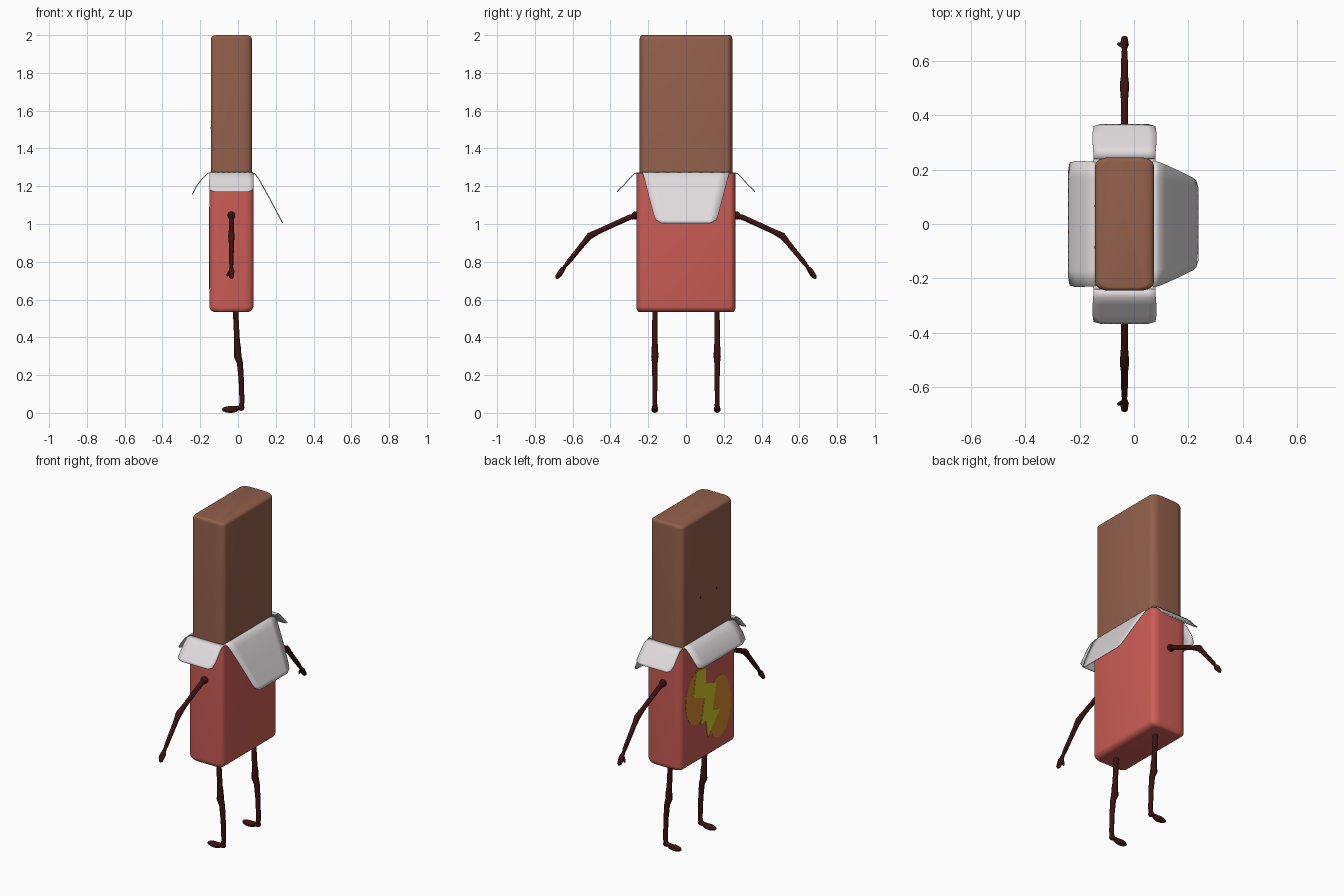
import bpy, bmesh, math
from mathutils import Vector

if "Cube" in bpy.data.objects:
    bpy.data.objects.remove(bpy.data.objects["Cube"])


def material(name, rgb):
    m = bpy.data.materials.new(name)
    m.diffuse_color = (*rgb, 1)
    m.use_nodes = True
    m.node_tree.nodes["Principled BSDF"].inputs["Base Color"].default_value = m.diffuse_color
    return m


BROWN = material("chocolate brown", (0.29, 0.115, 0.07))
RED = material("wrapper red", (0.61, 0.11, 0.092))
WHITE = material("foil white", (0.74, 0.70, 0.71))
DARK = material("dark limb brown", (0.045, 0.006, 0.006))
ORANGE = material("emblem orange", (0.66, 0.25, 0.03))
YELLOW = material("emblem yellow", (0.66, 0.60, 0.02))
CX = -0.035  # centre of the bar in x


def finish(name, bm, mats, angle=40):
    bmesh.ops.recalc_face_normals(bm, faces=bm.faces)
    mesh = bpy.data.meshes.new(name)
    bm.to_mesh(mesh)
    bm.free()
    for m in mats:
        mesh.materials.append(m)
    ob = bpy.data.objects.new(name, mesh)
    bpy.context.collection.objects.link(ob)
    bpy.ops.object.select_all(action='DESELECT')
    ob.select_set(True)
    bpy.context.view_layer.objects.active = ob
    bpy.ops.object.shade_smooth_by_angle(angle=math.radians(angle))
    return ob


def loft(name, rings, mats, angle=40):
    """Closed skin through equal-sized rings of points, capped at both ends."""
    bm = bmesh.new()
    loops = [[bm.verts.new(p) for p in r] for r in rings]
    n = len(loops[0])
    for a, b in zip(loops, loops[1:]):
        for i in range(n):
            bm.faces.new((a[i], a[(i + 1) % n], b[(i + 1) % n], b[i]))
    bm.faces.new(loops[0])
    bm.faces.new(loops[-1])
    return finish(name, bm, mats, angle)


def slab_ring(hx, hy, z, rx=0.05, ry=0.03, n=6):
    """Rounded rectangle with elliptical corners."""
    pts = []
    for q, (sx, sy) in enumerate(((1, 1), (-1, 1), (-1, -1), (1, -1))):
        for i in range(n + 1):
            a = math.pi / 2 * (q + i / n)
            pts.append((CX + sx * (hx - rx) + rx * math.cos(a),
                        sy * (hy - ry) + ry * math.sin(a), z))
    return pts


def arc_rings(hx, hy, z, sign, rx, ry, rz, n=5):
    """Rings rounding a slab end: from the flat cap (i=0) to full size."""
    out = []
    for i in range(n + 1):
        a = math.pi / 2 * i / n
        k = 1 - math.sin(a)
        out.append(slab_ring(hx - rx * k, hy - ry * k,
                             z - sign * rz * (1 - math.cos(a)),
                             0.05 - rx * k * 0.6, 0.03 - ry * k * 0.6))
    return out


def tube(name, path, sides=10):
    """Limb along points (x, y, z, radius)."""
    pts = [Vector(p[:3]) for p in path]
    rings = []
    for i, p in enumerate(pts):
        t = (pts[min(i + 1, len(pts) - 1)] - pts[max(i - 1, 0)]).normalized()
        ref = Vector((0, 1, 0)) if abs(t.y) < 0.6 else Vector((1, 0, 0))
        u = t.cross(ref).normalized()
        v = t.cross(u)
        r = path[i][3]
        rings.append([p + r * (math.cos(a) * u + math.sin(a) * v)
                      for a in (2 * math.pi * k / sides for k in range(sides))])
    return loft(name, rings, [DARK], 60)


def ball(name, loc, scale):
    bm = bmesh.new()
    bmesh.ops.create_uvsphere(bm, u_segments=14, v_segments=9, radius=1)
    for v in bm.verts:
        v.co = Vector(c * s for c, s in zip(v.co, scale)) + Vector(loc)
    return finish(name, bm, [DARK], 60)


def flap(name, outward, rows):
    """Folded foil flap; rows are (outward distance, height, half width)."""
    out = Vector(outward)
    side = Vector((-out.y, out.x, 0))
    base = Vector((CX, 0, 0))
    bm = bmesh.new()
    cols = 8
    grid = [[bm.verts.new(base + out * d + side * w * (2 * j / cols - 1) + Vector((0, 0, z)))
             for j in range(cols + 1)] for d, z, w in rows]
    for a, b in zip(grid, grid[1:]):
        for j in range(cols):
            bm.faces.new((a[j], a[j + 1], b[j + 1], b[j]))
    ob = finish(name, bm, [WHITE])
    mod = ob.modifiers.new("thickness", 'SOLIDIFY')
    mod.thickness = 0.005
    mod.offset = 0


def plate(name, outline, depth, mat):
    """Thin painted plate on the -x face; outline is (y, z)."""
    loft(name, [[(x, y, z) for y, z in outline] for x in (-0.149, -0.15 - depth)], [mat], 30)


# Chocolate bar and wrapper
top = arc_rings(0.108, 0.245, 2.0, 1, 0.03, 0.012, 0.02)
loft("chocolate_bar", top + [slab_ring(0.108, 0.245, 1.2)], [BROWN])
bottom = arc_rings(0.116, 0.263, 0.533, -1, 0.035, 0.02, 0.03)
wrapper = loft("wrapper", bottom + [slab_ring(0.116, 0.263, 1.27)], [RED, WHITE])
for f in wrapper.data.polygons:  # foil lining shows on the open rim
    f.material_index = int(f.normal.z > 0.7)

# Folded foil flaps
flap("back_flap", (1, 0, 0), [(0.105, 1.273, 0.232), (0.125, 1.266, 0.228), (0.145, 1.238, 0.22),
                              (0.20, 1.14, 0.195), (0.25, 1.045, 0.17), (0.262, 1.022, 0.16),
                              (0.271, 1.005, 0.13)])
flap("front_flap", (-1, 0, 0), [(0.105, 1.273, 0.228), (0.125, 1.268, 0.23), (0.15, 1.245, 0.231),
                                (0.18, 1.208, 0.232), (0.20, 1.172, 0.226), (0.206, 1.158, 0.19)])
for s, label in ((1, "left"), (-1, "right")):
    flap(label + "_flap", (0, s, 0), [(0.24, 1.273, 0.114), (0.27, 1.268, 0.115), (0.295, 1.245, 0.117),
                                      (0.33, 1.205, 0.118), (0.358, 1.18, 0.114), (0.365, 1.17, 0.09)])

# Arms and legs
for s, label in ((1, "left"), (-1, "right")):
    ball(label + "_shoulder", (CX, s * 0.268, 1.045), (0.021, 0.021, 0.021))
    tube(label + "_arm", [(CX, s * 0.25, 1.045, 0.015), (CX, s * 0.3, 1.035, 0.014),
                          (CX, s * 0.46, 0.962, 0.014), (CX, s * 0.51, 0.937, 0.018),
                          (CX, s * 0.54, 0.9, 0.014), (CX, s * 0.63, 0.79, 0.012),
                          (CX, s * 0.66, 0.75, 0.016), (CX, s * 0.683, 0.718, 0.012),
                          (CX, s * 0.688, 0.711, 0.004)])
    tube(label + "_thumb", [(CX, s * 0.65, 0.76, 0.008), (-0.05, s * 0.66, 0.738, 0.008),
                            (-0.058, s * 0.663, 0.725, 0.005)], 8)
    y = s * 0.165
    tube(label + "_leg", [(-0.014, y, 0.56, 0.014), (-0.005, y, 0.38, 0.015),
                          (-0.002, y, 0.34, 0.018), (-0.002, y, 0.30, 0.02),
                          (0.01, y, 0.265, 0.016), (0.017, y, 0.18, 0.014),
                          (0.021, y, 0.06, 0.013), (0.017, y, 0.03, 0.014),
                          (0.0, y, 0.027, 0.011), (-0.04, y, 0.024, 0.011)])
    ball(label + "_foot", (-0.04, y, 0.018), (0.046, 0.018, 0.018))
    ball(label + "_heel", (0.016, y, 0.027), (0.018, 0.016, 0.016))
    # Tiny eye on the chocolate face
    ball(label + "_eye", (-0.143, s * 0.076 - 0.01, 1.51), (0.003, 0.005, 0.005))

# Painted emblem: two orange lobes and a yellow zigzag
for name, cy, cz, ry, rz in (("upper_lobe", 0.115, 0.925, 0.105, 0.155),
                             ("lower_lobe", -0.1, 0.8, 0.11, 0.185)):
    plate(name, [(cy + ry * math.cos(a), cz + rz * math.sin(a))
                 for a in (2 * math.pi * i / 32 for i in range(32))], 0.002, ORANGE)
plate("zigzag", [(0.12, 1.09), (0.15, 0.945), (0.045, 0.90), (0.075, 0.755), (0.03, 0.76),
                 (0.012, 0.655), (-0.105, 0.785), (-0.036, 0.80), (-0.066, 0.95),
                 (0.03, 0.985), (0.03, 1.08)], 0.004, YELLOW)
